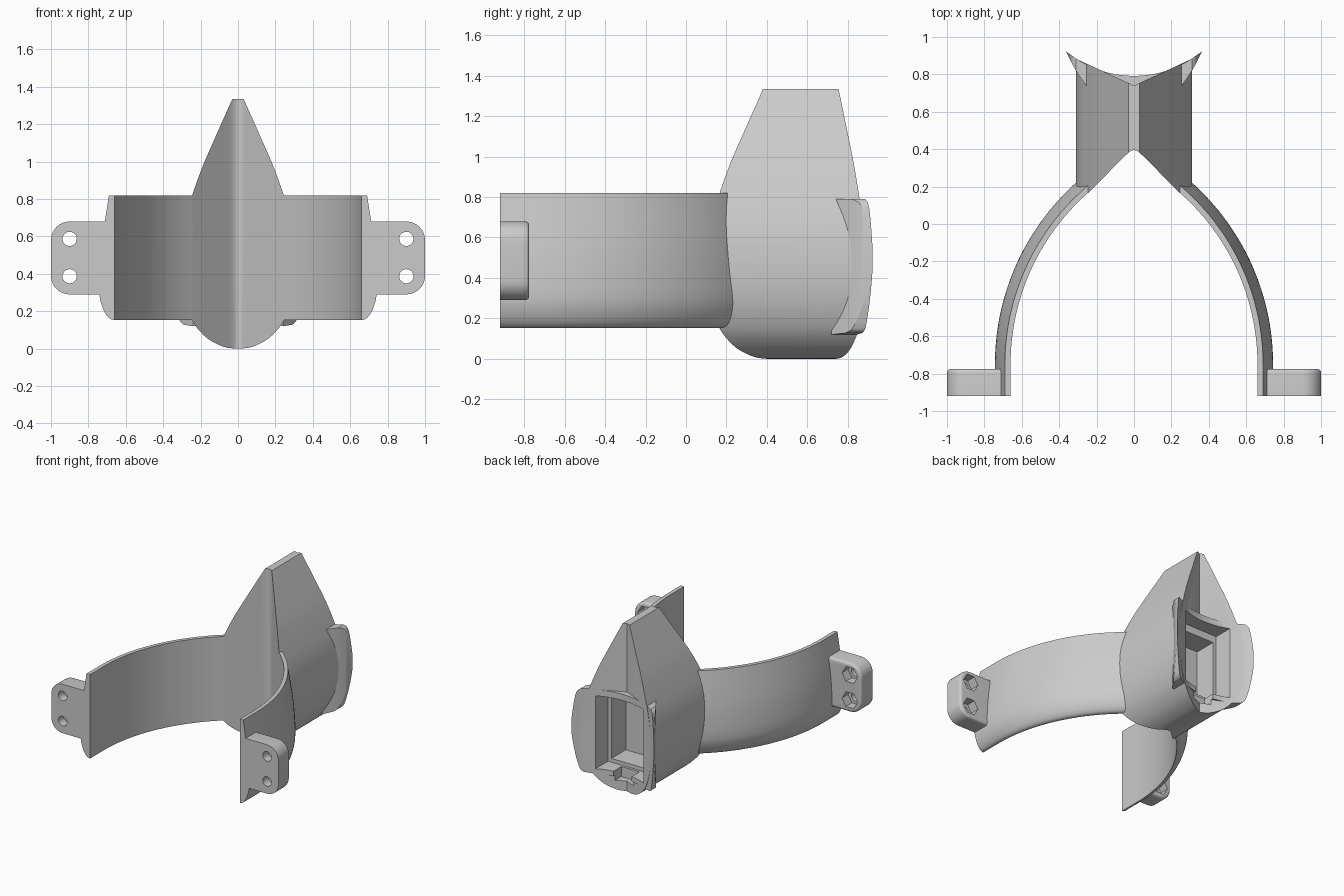
import bpy, bmesh, math
from mathutils import Vector

if "Cube" in bpy.data.objects:
    bpy.data.objects.remove(bpy.data.objects["Cube"])


def smooth(pts, n=5):
    """Catmull-Rom curve through 2D points."""
    p = [Vector(q) for q in pts]
    p = [p[0] * 2 - p[1]] + p + [p[-1] * 2 - p[-2]]
    out = []
    for a, b, c, d in zip(p, p[1:], p[2:], p[3:]):
        for i in range(n):
            t = i / n
            out.append(tuple(0.5 * (2 * b + (c - a) * t + (2 * a - 5 * b + 4 * c - d) * t * t
                                    + (3 * b - a - 3 * c + d) * t ** 3)))
    return out + [tuple(p[-2])]


def mirrored(half):
    """Close a half outline (x >= 0) into a symmetric one."""
    return half + [(-x, y) for x, y in reversed(half) if x > 1e-5]


def make(name, bm):
    bmesh.ops.recalc_face_normals(bm, faces=bm.faces)
    me = bpy.data.meshes.new(name)
    bm.to_mesh(me)
    bm.free()
    ob = bpy.data.objects.new(name, me)
    bpy.context.collection.objects.link(ob)
    return ob


def prism(name, pts, axis, lo, hi, bevel=0):
    """Extrude an outline: axis 'z' takes (x, y), axis 'y' takes (x, z)."""
    bm = bmesh.new()
    rings = [[bm.verts.new((a, b, h) if axis == 'z' else (a, h, b)) for a, b in pts]
             for h in (lo, hi)]
    n = len(pts)
    bm.faces.new(rings[0])
    top = bm.faces.new(rings[1])
    for i in range(n):
        j = (i + 1) % n
        bm.faces.new((rings[0][i], rings[0][j], rings[1][j], rings[1][i]))
    if bevel:
        bmesh.ops.recalc_face_normals(bm, faces=bm.faces)
        bmesh.ops.bevel(bm, geom=list(top.edges), offset=bevel, segments=4,
                        profile=0.5, affect='EDGES')
    return make(name, bm)


def box(name, x, y0, y1, z0, z1):
    return prism(name, [(-x, z0), (x, z0), (x, z1), (-x, z1)], 'y', y0, y1)


def boolean(ob, other, op):
    m = ob.modifiers.new(op, 'BOOLEAN')
    m.operation, m.object, m.solver = op, other, 'EXACT'
    bpy.context.view_layer.objects.active = ob
    bpy.ops.object.modifier_apply(modifier=m.name)
    bpy.data.objects.remove(other, do_unlink=True)


def ring(cx, cz, r, n):
    return [(cx + r * math.cos(2 * math.pi * i / n), cz + r * math.sin(2 * math.pi * i / n))
            for i in range(n)]


# Plan curve of the inside face of the arms
CX, CY, R = -0.56, -0.75, 1.22
END = math.asin(0.92 / R)


def arc_point(a, off=0.0):
    return (CX + (R + off) * math.cos(a), CY + (R + off) * math.sin(a))


# Central body: teardrop section, extruded front to back
half = smooth([(0, 0), (0.07, 0.008), (0.15, 0.045), (0.21, 0.1), (0.25, 0.16), (0.285, 0.25),
               (0.306, 0.36), (0.311, 0.48), (0.302, 0.6), (0.28, 0.71), (0.245, 0.82),
               (0.195, 0.96), (0.135, 1.1), (0.03, 1.335)], 4)
body = prism("holder_body", mirrored(half), 'y', 0.0, 0.93)
vback = prism("back_cutter", [(0, 0.74), (0.4, 0.925), (0.4, 1.2), (-0.4, 1.2), (-0.4, 0.925)],
              'z', -0.5, 2)
boolean(body, vback, 'DIFFERENCE')

# Saddle flange with a concave back face
plan = [(0.0, 0.70), (0.24, 0.72)] + smooth([(0.27, 0.76), (0.31, 0.82), (0.335, 0.865), (0.363, 0.922)], 4)
RS = 0.563
for i in range(1, 17):
    x = 0.363 * (1 - i / 16)
    plan.append((x, 0.792 + RS - math.sqrt(RS * RS - x * x)))
plan = plan[:-1] + [(0, 0.792)] + [(-x, y) for x, y in reversed(plan[1:-1])]
flange = prism("saddle_flange", plan, 'z', 0.05, 0.9)
outline = [(0, 0.12), (0.24, 0.12)] + smooth([(0.29, 0.128), (0.315, 0.16), (0.345, 0.3),
          (0.365, 0.48), (0.353, 0.65), (0.335, 0.76), (0.31, 0.79)], 4) + [(0, 0.79)]
trim = prism("flange_outline", outline + [(-x, z) for x, z in reversed(outline[1:-1])], 'y', 0.5, 1.1)
boolean(flange, trim, 'INTERSECT')
boolean(body, flange, 'UNION')


# Curved arms: tapered section swept along the plan curve
def arm(s):
    outer = smooth([(0.0, 0.152), (0.025, 0.16), (0.05, 0.19), (0.071, 0.24), (0.082, 0.3),
                    (0.082, 0.4), (0.068, 0.57), (0.03, 0.82)], 4)
    section = [(-0.04, 0.152)] + outer + [(-0.04, 0.82)]
    bm = bmesh.new()
    rows = []
    for k in range(-1, 33):
        row = []
        for off, z in section:
            if k < 0:
                x, y = CX + R + off, -0.92
            else:
                x, y = arc_point((END + 0.02) * k / 32, off)
            row.append(bm.verts.new((s * x, y, z)))
        rows.append(row)
    n = len(section)
    for a, b in zip(rows, rows[1:]):
        for i in range(n):
            j = (i + 1) % n
            bm.faces.new((a[i], a[j], b[j], b[i]))
    bm.faces.new(rows[0])
    bm.faces.new(rows[-1])
    return make("arm", bm)


# Mounting ears: rounded plates with bolt holes and hexagonal nut pockets
def ear(s):
    pts = [(0.67, 0.68), (0.67, 0.29)]
    for cz, a0 in ((0.39, -90), (0.58, 0)):
        for i in range(9):
            a = math.radians(a0 + 90 * i / 8)
            pts.append((0.9 + 0.1 * math.cos(a), cz + 0.1 * math.sin(a)))
    ob = prism("ear", [(s * x, z) for x, z in pts], 'y', -0.92, -0.775, 0.02)
    for z in (0.387, 0.587):
        boolean(ob, prism("bolt_hole", ring(s * 0.9, z, 0.038, 32), 'y', -1, -0.7), 'DIFFERENCE')
        boolean(ob, prism("nut_pocket", ring(s * 0.9, z, 0.068, 6), 'y', -0.85, -0.7), 'DIFFERENCE')
    return ob


for s in (1, -1):
    boolean(body, arm(s), 'UNION')

# Hollow out the space between the arms, ending in a soft V
inner = [(CX + R, -1.2)] + [arc_point(END * k / 40) for k in range(41)]
inner += [(0.05, 0.362), (0.03, 0.381), (0.015, 0.392), (0, 0.396)]
boolean(body, prism("inner_cutter", mirrored(inner), 'z', -0.5, 2), 'DIFFERENCE')

for s in (1, -1):
    boolean(body, ear(s), 'UNION')

# Stepped pocket in the back with a cable notch at the bottom
boolean(body, box("pocket_outer", 0.21, 0.68, 1.1, 0.16, 0.74), 'DIFFERENCE')
boolean(body, box("pocket_inner", 0.18, 0.5, 0.9, 0.19, 0.68), 'DIFFERENCE')
boolean(body, box("cable_notch", 0.08, 0.7, 1.1, 0.08, 0.3), 'DIFFERENCE')

bpy.ops.object.select_all(action='DESELECT')
body.select_set(True)
bpy.context.view_layer.objects.active = body
bpy.ops.object.shade_smooth_by_angle(angle=math.radians(28))
